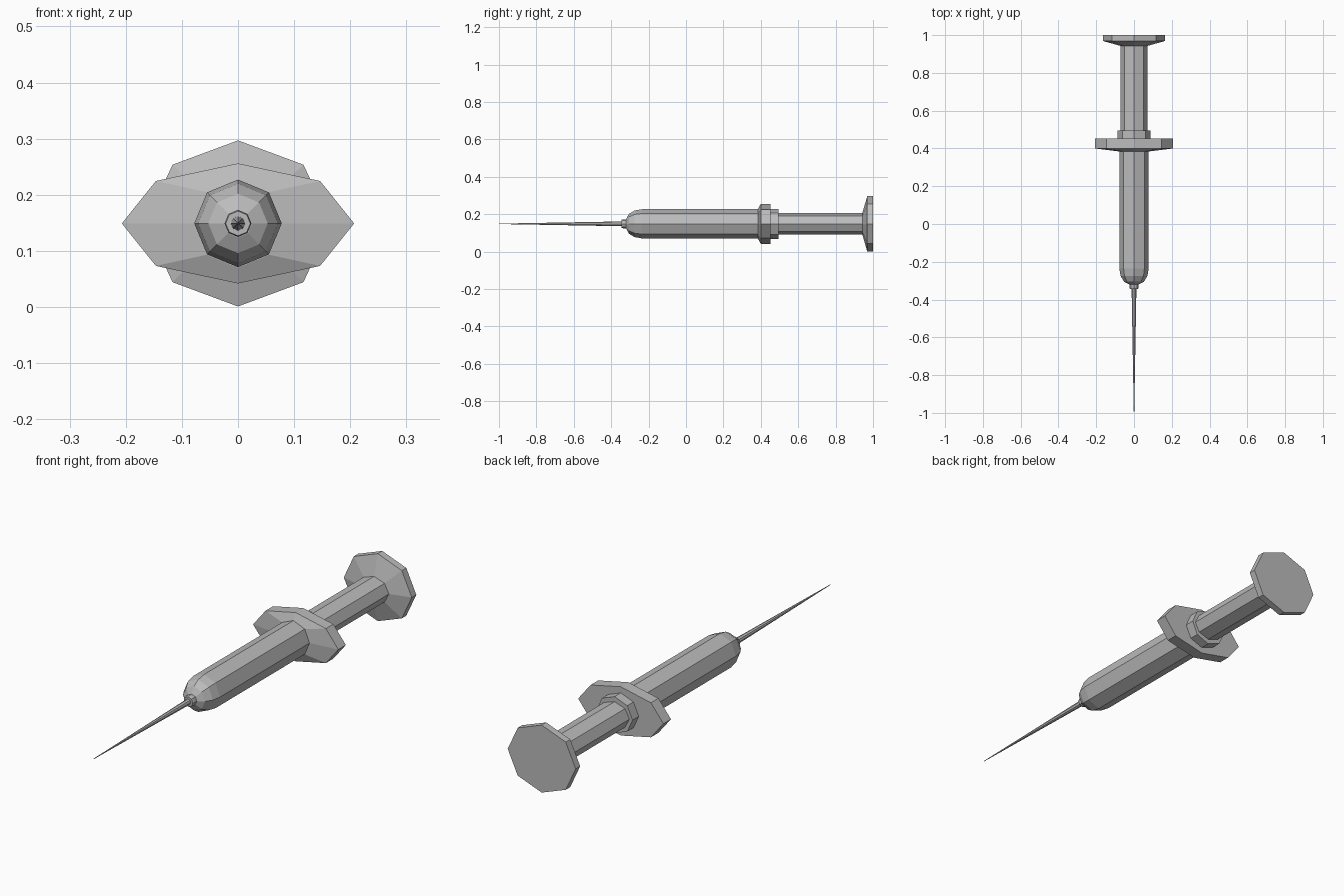
import bpy, bmesh
from math import cos, sin, tau

if "Cube" in bpy.data.objects:
    bpy.data.objects.remove(bpy.data.objects["Cube"], do_unlink=True)

AXIS_Z = 0.149
SIDES = 8

grey = bpy.data.materials.new("plain_grey")
grey.use_nodes = True
colour = (0.5, 0.5, 0.5, 1)
grey.diffuse_color = colour
grey.node_tree.nodes["Principled BSDF"].inputs["Base Color"].default_value = colour


def loft(name, sections):
    """Skin octagonal sections (y, x radius, z radius) along y, with closed ends."""
    bm = bmesh.new()
    rings = []
    for y, rx, rz in sections:
        rings.append([bm.verts.new((rx * cos(tau * i / SIDES), y,
                                    AXIS_Z + rz * sin(tau * i / SIDES)))
                      for i in range(SIDES)])
    for a, b in zip(rings, rings[1:]):
        for i in range(SIDES):
            j = (i + 1) % SIDES
            bm.faces.new((a[i], a[j], b[j], b[i]))
    bm.faces.new(rings[0])
    bm.faces.new(rings[-1])
    bmesh.ops.recalc_face_normals(bm, faces=bm.faces)
    mesh = bpy.data.meshes.new(name)
    bm.to_mesh(mesh)
    bm.free()
    mesh.materials.append(grey)
    obj = bpy.data.objects.new(name, mesh)
    bpy.context.collection.objects.link(obj)
    return obj


def round_loft(name, profile):
    return loft(name, [(y, r, r) for y, r in profile])


# Needle, tapering in even steps to a fine tip
STEPS = 5
round_loft("needle", [(-0.33 - 0.67 * i / STEPS, 0.013 - 0.0118 * i / STEPS)
                      for i in range(STEPS + 1)])
round_loft("needle_hub", [(-0.345, 0.022), (-0.335, 0.024), (-0.31, 0.024)])

# Barrel with a rounded nose
round_loft("barrel", [(-0.32, 0.025), (-0.305, 0.053), (-0.275, 0.071),
                      (-0.235, 0.078), (0.40, 0.078)])

# Wide finger flange flaring out of the barrel, and the collar behind it
loft("finger_flange", [(0.384, 0.079, 0.079), (0.40, 0.207, 0.107), (0.452, 0.207, 0.107)])
loft("collar", [(0.44, 0.087, 0.08), (0.495, 0.087, 0.08)])

# Plunger rod and thumb rest
loft("plunger_rod", [(0.48, 0.072, 0.058), (0.96, 0.072, 0.058)])
loft("thumb_rest", [(0.943, 0.072, 0.058), (0.969, 0.165, 0.148), (1.0, 0.165, 0.148)])
